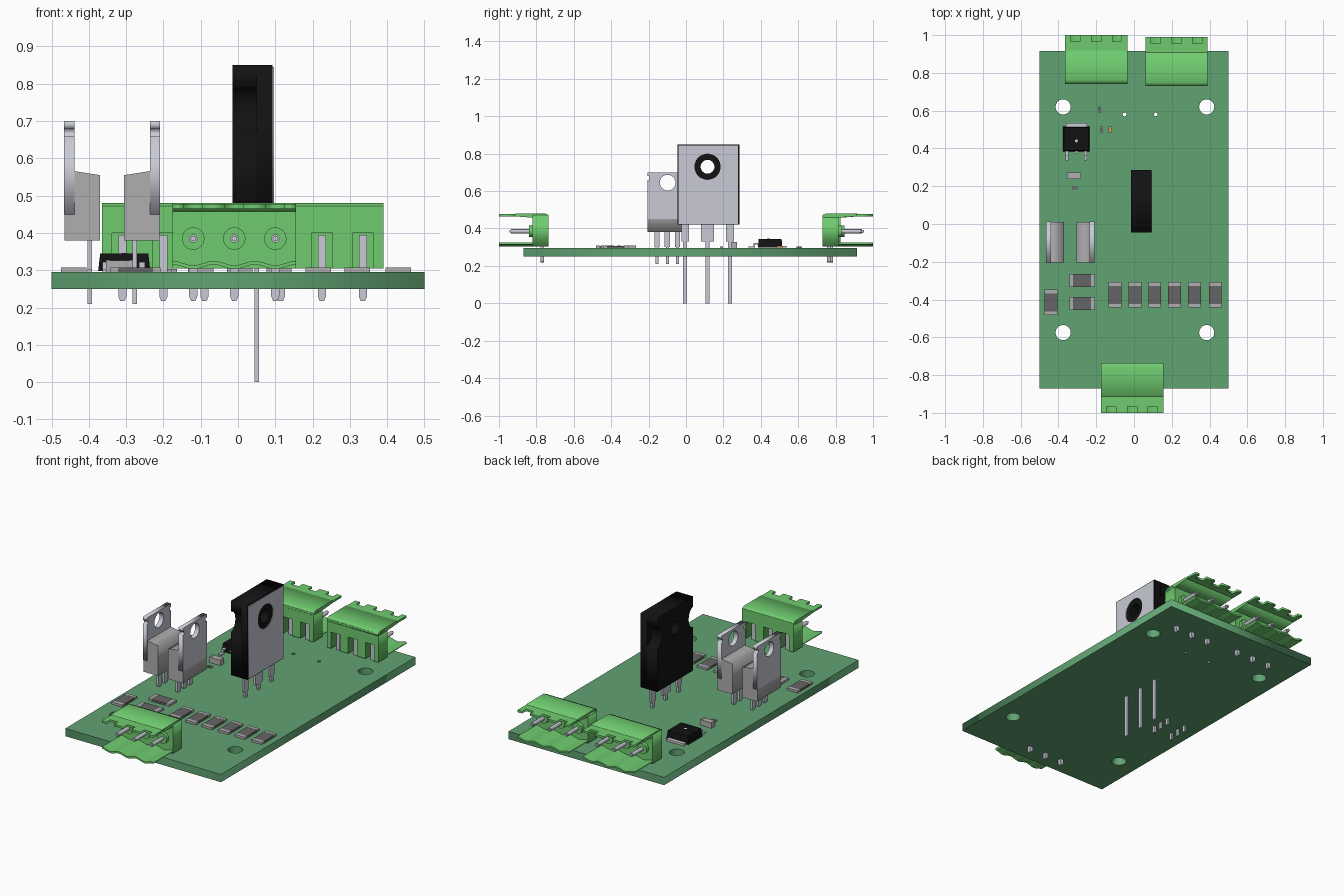
import bpy, bmesh
from math import sin, cos, pi

if "Cube" in bpy.data.objects:
    bpy.data.objects.remove(bpy.data.objects["Cube"])

def material(name, r, g, b):
    m = bpy.data.materials.new(name)
    m.diffuse_color = (r, g, b, 1)
    m.use_nodes = True
    m.node_tree.nodes["Principled BSDF"].inputs["Base Color"].default_value = m.diffuse_color
    return m

BOARD = material("board_green", .12, .37, .17)
GREEN = material("connector_green", .16, .60, .16)
BLACK = material("black_plastic", .006, .006, .006)
METAL = material("metal", .58, .59, .66)
GREY = material("grey_plastic", .43, .43, .43)
DARK = material("resistor_top", .13, .13, .13)
TAN = material("tan", .65, .35, .10)
TOP = .295                                   # board surface

def finish(bm, name, mat):
    bmesh.ops.remove_doubles(bm, verts=bm.verts, dist=1e-5)
    bmesh.ops.recalc_face_normals(bm, faces=bm.faces)
    me = bpy.data.meshes.new(name)
    bm.to_mesh(me)
    bm.free()
    me.materials.append(mat)
    ob = bpy.data.objects.new(name, me)
    bpy.context.collection.objects.link(ob)
    return ob

def boxes(name, spans, mat):
    """One object from a list of (x0,x1,y0,y1,z0,z1) blocks."""
    bm = bmesh.new()
    for s in spans:
        vs = bmesh.ops.create_cube(bm, size=1)["verts"]
        for v in vs:
            v.co = [(s[2*i] + s[2*i+1]) / 2 + v.co[i] * (s[2*i+1] - s[2*i]) for i in range(3)]
    bmesh.ops.recalc_face_normals(bm, faces=bm.faces)
    me = bpy.data.meshes.new(name)
    bm.to_mesh(me)
    bm.free()
    me.materials.append(mat)
    ob = bpy.data.objects.new(name, me)
    bpy.context.collection.objects.link(ob)
    return ob

def circle(u, v, r, n=32):
    return [(u + r*cos(2*pi*i/n), v + r*sin(2*pi*i/n)) for i in range(n)]

def rect(u0, u1, v0, v1):
    return [(u0, v0), (u1, v0), (u1, v1), (u0, v1)]

def plate(name, loops, w0, w1, axis, mat):
    """Extrude an outline with holes along an axis: X uses (y,z), Y uses (x,z), Z uses (x,y)."""
    cu = bpy.data.curves.new(name, 'CURVE')
    cu.dimensions, cu.fill_mode, cu.extrude = '2D', 'BOTH', abs(w1 - w0) / 2
    for loop in loops:
        sp = cu.splines.new('POLY')
        sp.points.add(len(loop) - 1)
        for p, (u, v) in zip(sp.points, loop):
            p.co = (u, v, 0, 1)
        sp.use_cyclic_u = True
    tmp = bpy.data.objects.new(name, cu)
    bpy.context.collection.objects.link(tmp)
    dg = bpy.context.evaluated_depsgraph_get()
    me = bpy.data.meshes.new_from_object(tmp.evaluated_get(dg))
    bm = bmesh.new()
    bm.from_mesh(me)
    bpy.data.objects.remove(tmp)
    bpy.data.curves.remove(cu)
    bpy.data.meshes.remove(me)
    for v in bm.verts:
        a, b, c = v.co
        c += (w0 + w1) / 2
        v.co = {'X': (c, a, b), 'Y': (a, c, b), 'Z': (a, b, c)}[axis]
    return finish(bm, name, mat)

def rod(name, x, z, y0, y1, r, mat):
    plate(name, [circle(x, z, r, 24)], y0, y1, 'Y', mat)

# Circuit board with mounting holes and two vias
holes = [circle(x, y, .04) for x in (-.375, .385) for y in (.62, -.575)]
holes += [circle(x, .58, .01, 16) for x in (-.05, .115)]
plate("circuit_board", [rect(-.5, .5, -.87, .915)] + holes, .25, TOP, 'Z', BOARD)

# Three-pole pluggable connectors, open at the sides
def connector(name, cx, yb, s, length):
    Y = lambda d: yb + s * d
    x0, x1 = cx - .165, cx + .165
    pins = [cx - .11, cx, cx + .11]
    # back wall: ribbed comb plus solid panel
    comb = [(x0, .305)]
    for p in pins:
        comb += [(p - .028, .305), (p - .028, .40), (p + .028, .40), (p + .028, .305)]
    comb += [(x1, .305), (x1, .472), (x0, .472)]
    plate(name + "_ribbed_wall", [comb], Y(0), Y(.055), 'Y', GREEN)
    plate(name + "_inner_wall", [rect(x0, x1, .305, .472)], Y(.055), Y(.085), 'Y', GREEN)
    # top shelf and notched lip
    prof = [(Y(0), .458), (Y(0), .472), (Y(.02), .48), (Y(.175), .48), (Y(.185), .465), (Y(.085), .458)]
    plate(name + "_top", [prof], x0, x1, 'X', GREEN)
    lip = [(x0, Y(.17)), (x0, Y(length))]
    for p in pins:
        lip += [(p - .025, Y(length)), (p - .025, Y(length - .035)),
                (p + .025, Y(length - .035)), (p + .025, Y(length))]
    lip += [(x1, Y(length)), (x1, Y(.17))]
    plate(name + "_lip", [lip], .465, .477, 'Z', GREEN)
    # wavy bottom shelf
    n = 36
    wave = [(x0 + .33*i/n, .319 - .006*cos(2*pi*(x0 + .33*i/n - cx)/.11)) for i in range(n + 1)]
    under = [(x, z - .010) for x, z in reversed(wave)]
    plate(name + "_bottom", [wave + under], Y(.08), Y(length), 'Y', GREEN)
    for p in pins:
        rod(name + "_pin_boss", p, .385, Y(.08), Y(.105), .03, GREEN)
        rod(name + "_contact_pin", p, .385, Y(.1), Y(.20), .011, METAL)
        rod(name + "_contact_tip", p, .385, Y(.20), Y(.21), .007, METAL)
        y = Y(.033)
        leg = [(p - .011, .395), (p - .011, .23), (p - .006, .218),
               (p + .006, .218), (p + .011, .23), (p + .011, .395)]
        plate(name + "_solder_leg", [leg], y - .01, y + .01, 'Y', METAL)

connector("rear_left_connector", -.20, .742, 1, .258)
connector("rear_right_connector", .225, .73, 1, .26)
connector("front_connector", -.01, -.735, -1, .265)

# Large power transistor: notched black front, full back, metal plate on +x
y0, y1, yc, zc = -.045, .285, .115, .73
arc = [(.042*cos(t*pi/12), .06*sin(t*pi/12)) for t in range(-6, 7)]
body = [(y0, .42), (y1, .42)] + [(y1 - a, zc + b) for a, b in arc]
body += [(y1, .85), (y0, .85)] + [(y0 + a, zc - b) for a, b in arc]
plate("large_transistor_front", [body, circle(yc, zc, .037)], -.015, .05, 'X', BLACK)
plate("large_transistor_back", [rect(y0, y1, .42, .85), circle(yc, zc, .037)], .05, .093, 'X', BLACK)
plate("large_transistor_heat_plate", [rect(y0 + .006, y1 - .006, .425, .845), circle(yc, zc, .07)],
      .092, .096, 'X', METAL)
legs = []
for y, w in ((-.005, .02), (.115, .034), (.235, .022)):
    legs += [(.044, .056, y - w, y + w, .33, .43), (.044, .056, y - .01, y + .01, 0, .34)]
boxes("large_transistor_legs", legs, METAL)

# Two smaller upright transistors, tabs facing outwards
def small_transistor(name, xt, s):
    X = lambda d: xt + s * d
    side = [(X(0), .38), (X(.095), .38), (X(.095), .555), (X(0), .57)]
    plate(name + "_body", [side], -.205, .01, 'Y', GREY)
    tab = [(-.207, .45), (.012, .45), (.012, .66), (.002, .66), (.002, .68), (.012, .68), (.012, .70),
           (-.207, .70), (-.207, .68), (-.197, .68), (-.197, .66), (-.207, .66)]
    plate(name + "_tab", [tab, circle(-.098, .645, .042)], X(-.001), X(.026), 'X', METAL)
    legs = []
    for y in (-.155, -.10, -.045):
        legs += [(X(.067) - .006, X(.067) + .006, y - .014, y + .014, .30, .39),
                 (X(.067) - .006, X(.067) + .006, y - .008, y + .008, .21, .31)]
    boxes(name + "_legs", legs, METAL)

small_transistor("left_transistor", -.465, 1)
small_transistor("right_transistor", -.21, -1)

# Flat two-terminal chips: end caps plus a body between them
def chip(name, cx, cy, lx, ly, h, mat):
    def span(a, b):                           # a,b: fractions along the long side
        if lx > ly:
            return (cx + a*lx/2, cx + b*lx/2, cy - ly/2, cy + ly/2)
        return (cx - lx/2, cx + lx/2, cy + a*ly/2, cy + b*ly/2)
    boxes(name + "_ends", [span(-1, -.7) + (TOP, TOP + h), span(.7, 1) + (TOP, TOP + h)], GREY)
    boxes(name + "_body", [span(-.7, .7) + (TOP, TOP + h * .95)], mat)

for x in (-.10, .005, .11, .215, .32, .43):
    chip("row_resistor", x, -.375, .068, .135, .013, DARK)
for y in (-.30, -.42):
    chip("flat_resistor", -.275, y, .135, .068, .013, DARK)
chip("corner_resistor", -.44, -.415, .068, .135, .013, DARK)
chip("large_capacitor", -.317, .255, .075, .034, .033, GREY)
chip("tiny_resistor", -.313, .19, .028, .016, .008, DARK)
chip("tiny_resistor", -.183, .605, .016, .03, .008, DARK)
chip("tiny_resistor", -.172, .50, .016, .03, .008, DARK)
chip("tiny_capacitor", -.125, .50, .018, .034, .012, TAN)

# Flat surface-mount transistor with tapered body
smd = boxes("flat_transistor_body", [(-.375, -.235, .385, .515, TOP + .003, .345)], BLACK)
for v in smd.data.vertices:
    if v.co.z > .33:
        v.co.x = -.305 + (v.co.x + .305) * .92
        v.co.y = .45 + (v.co.y - .45) * .94
boxes("flat_transistor_tab", [(-.36, -.25, .50, .536, TOP, TOP + .012)], METAL)
leads = []
for x in (-.355, -.257):
    leads += [(x - .008, x + .008, .335, .37, TOP, TOP + .008),
              (x - .008, x + .008, .362, .37, TOP, .322), (x - .008, x + .008, .362, .39, .314, .322)]
leads.append((-.313, -.297, .37, .39, .314, .322))
boxes("flat_transistor_leads", leads, METAL)
plate("flat_transistor_dot", [circle(-.305, .44, .008, 16)], .344, .346, 'Z', METAL)
